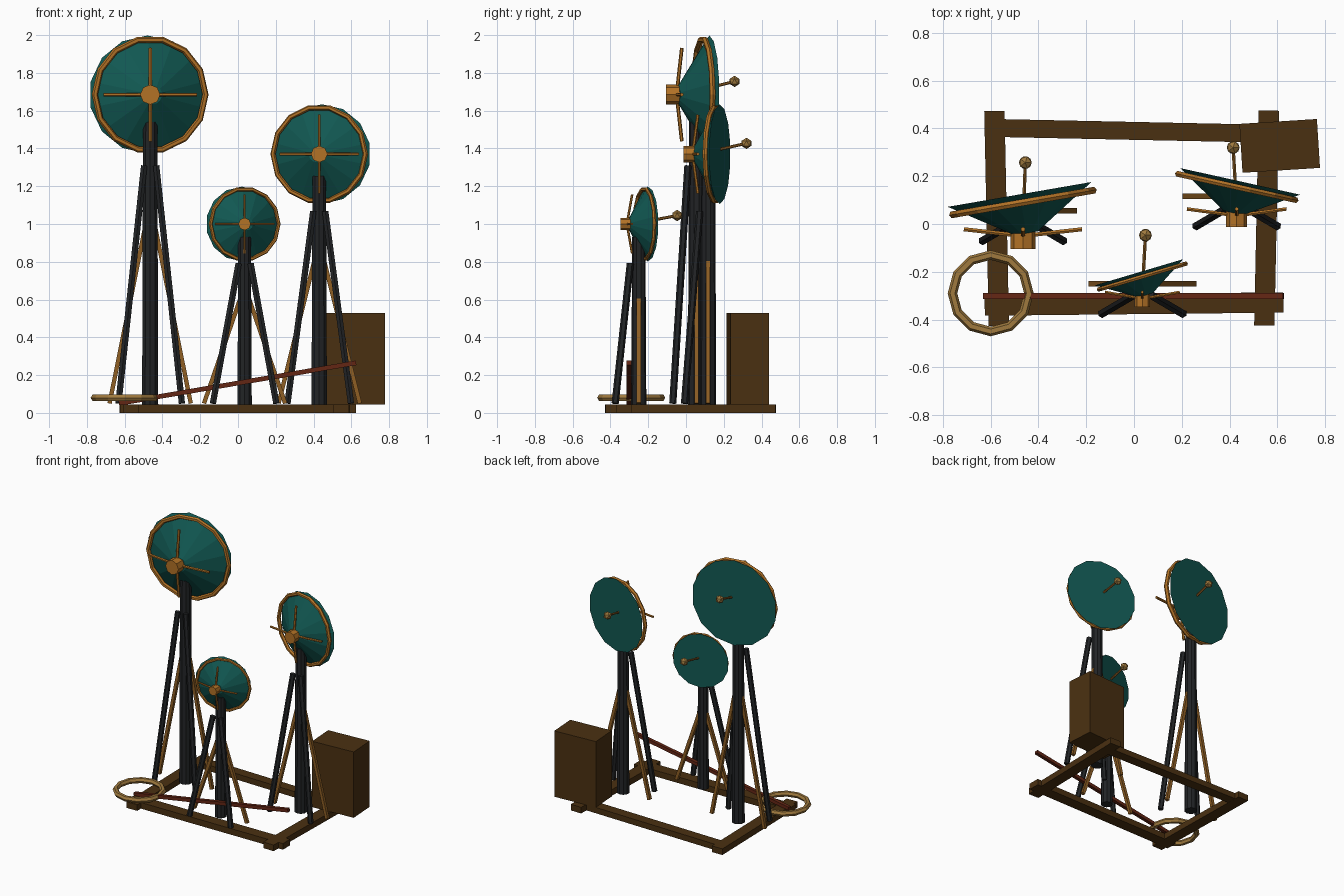
import bpy, bmesh, math
from mathutils import Vector, Matrix

if "Cube" in bpy.data.objects:
    bpy.data.objects.remove(bpy.data.objects["Cube"])


def srgb(r, g, b):
    f = lambda c: (c / 255 / 12.92) if c < 10.3 else ((c / 255 + 0.055) / 1.055) ** 2.4
    return (f(r), f(g), f(b), 1)


def mat(name, *rgb):
    m = bpy.data.materials.new(name)
    m.diffuse_color = srgb(*rgb)
    m.use_nodes = True
    m.node_tree.nodes["Principled BSDF"].inputs["Base Color"].default_value = m.diffuse_color
    return m


TIMBER = mat("dark timber", 74, 48, 17)
TEAL = mat("teal", 17, 88, 82)
COPPER = mat("copper", 178, 114, 38)
BRONZE = mat("bronze strut", 142, 94, 36)
BRASS = mat("pale brass", 160, 122, 62)
IRON = mat("black iron", 34, 36, 38)
RUST = mat("rust red", 100, 38, 20)


def finish(name, bm, material, matrix=Matrix()):
    bmesh.ops.recalc_face_normals(bm, faces=bm.faces)
    me = bpy.data.meshes.new(name)
    bm.to_mesh(me)
    bm.free()
    me.materials.append(material)
    ob = bpy.data.objects.new(name, me)
    ob.matrix_world = matrix
    bpy.context.collection.objects.link(ob)
    return ob


def rod(name, a, b, r1, material, r2=None, sides=6):
    """Faceted rod or cone between two points."""
    a, b = Vector(a), Vector(b)
    d = b - a
    bm = bmesh.new()
    bmesh.ops.create_cone(bm, cap_ends=True, segments=sides, radius1=r1,
                          radius2=r1 if r2 is None else r2, depth=d.length)
    rot = d.to_track_quat('Z', 'Y').to_matrix().to_4x4()
    if sides == 4:
        rot = rot @ Matrix.Rotation(math.pi / 4, 4, 'Z')
    return finish(name, bm, material, Matrix.Translation((a + b) / 2) @ rot)


def box(name, centre, size, turn, material):
    bm = bmesh.new()
    bmesh.ops.create_cube(bm, size=1)
    bmesh.ops.scale(bm, vec=size, verts=bm.verts)
    return finish(name, bm, material,
                  Matrix.Translation(centre) @ Matrix.Rotation(math.radians(turn), 4, 'Z'))


def torus(name, major, minor, n, k, material, matrix):
    bm = bmesh.new()
    rings = []
    for i in range(n):
        t = 2 * math.pi * i / n
        ring = []
        for j in range(k):
            p = 2 * math.pi * j / k
            r = major + minor * math.cos(p)
            ring.append(bm.verts.new((r * math.cos(t), r * math.sin(t), minor * math.sin(p))))
        rings.append(ring)
    for i in range(n):
        u, v = rings[i], rings[(i + 1) % n]
        for j in range(k):
            bm.faces.new((u[j], v[j], v[(j + 1) % k], u[(j + 1) % k]))
    return finish(name, bm, material, matrix)


# base frame, slightly crooked beams
box("front_beam", (0, -0.335, 0.0225), (1.25, 0.085, 0.045), 0.6, TIMBER)
box("back_beam", (-0.01, 0.39, 0.0225), (1.23, 0.075, 0.043), -1.2, TIMBER)
box("left_beam", (-0.575, 0.023, 0.0225), (0.085, 0.90, 0.045), 1.2, TIMBER)
box("right_beam", (0.555, 0.025, 0.0225), (0.085, 0.90, 0.045), -1.2, TIMBER)

# equipment cabinet, loose hoop and leaning bar
box("cabinet", (0.61, 0.327, 0.287), (0.325, 0.205, 0.485), 3.6, TIMBER)
torus("hoop", 0.16, 0.02, 12, 6, BRASS, Matrix.Translation((-0.6, -0.29, 0.08)))
rod("leaning_bar", (-0.63, -0.302, 0.05), (0.625, -0.302, 0.265), 0.0175, RUST, sides=4)


def station(tag, x, y, top, r, z, R, yaw, cap, ring, apex, hub, hub_r, feed):
    """One mast with tripod struts and a dish that faces +y."""
    rod(tag + "_mast", (x, y, 0.045), (x, y, top), r, IRON, r * 0.88, 10)
    for s, side in ((-1, "left"), (1, "right")):
        rod(f"{tag}_{side}_leg", (x + s * 0.168, y - 0.125, 0.05),
            (x + s * 0.032, y - 0.045, top * 0.85), 0.019, IRON)
        rod(f"{tag}_{side}_strut", (x + s * 0.215, y, 0.05),
            (x + s * 0.02, y, top * 0.66), 0.016, BRONZE, sides=4)
    # solid dish cone and its rim, turned about the vertical
    spin = Matrix.Rotation(math.radians(yaw), 4, 'Z') @ Matrix.Rotation(-math.pi / 2, 4, 'X')
    bm = bmesh.new()
    bmesh.ops.create_cone(bm, cap_ends=True, segments=14, radius1=R * 0.16,
                          radius2=R, depth=cap - apex)
    finish(tag + "_dish", bm, TEAL, Matrix.Translation((x, (cap + apex) / 2, z)) @ spin)
    torus(tag + "_rim", R * 0.95, R * 0.052, 14, 6, COPPER,
          Matrix.Translation((x, ring, z)) @ spin)
    # rear hub and four ribs
    rod(tag + "_hub", (x, hub[0], z), (x, hub[1], z), hub_r, COPPER, sides=8)
    for i in range(4):
        t = i * math.pi / 2
        rod(f"{tag}_rib_{i}", (x, hub[1] - 0.02, z),
            (x + 0.79 * R * math.cos(t), hub[1] + 0.008, z + 0.79 * R * math.sin(t)),
            0.028 * R + 0.001, COPPER, sides=6)
    # feed arm and feed
    rod(tag + "_feed_arm", (x, apex + 0.02, z), feed, 0.008, BRONZE)
    bm = bmesh.new()
    bmesh.ops.create_icosphere(bm, subdivisions=1, radius=0.03)
    finish(tag + "_feed", bm, BRASS, Matrix.Translation(feed))


station("tall", -0.465, 0.055, 1.54, 0.045, 1.685, 0.313, 9.8,
        0.125, 0.09, -0.04, (-0.105, -0.03), 0.053, (-0.455, 0.257, 1.755))
station("short", 0.035, -0.25, 0.93, 0.04, 1.0, 0.198, 16.5,
        -0.2, -0.22, -0.3, (-0.347, -0.293), 0.033, (0.048, -0.047, 1.045))
station("middle", 0.43, 0.117, 1.255, 0.043, 1.37, 0.264, -12.5,
        0.18, 0.155, 0.045, (-0.012, 0.055), 0.044, (0.415, 0.32, 1.427))
